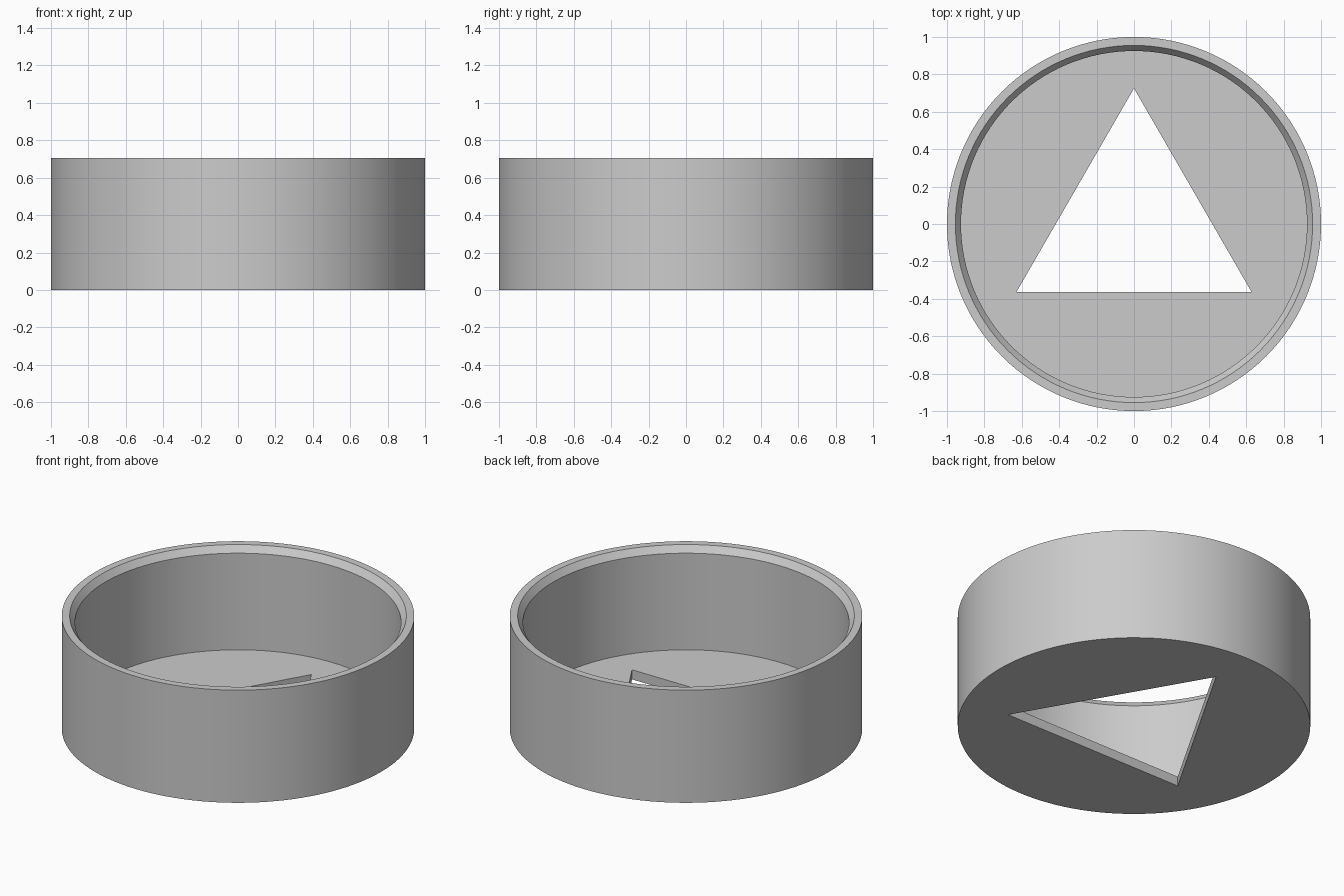
import bpy, bmesh, math

SEGMENTS = 128
HEIGHT = 0.705
FLOOR = 0.06

cube = bpy.data.objects.get("Cube")
if cube:
    bpy.data.objects.remove(cube, do_unlink=True)

grey = bpy.data.materials.new("plain grey")
grey.use_nodes = True
colour = (0.6, 0.6, 0.6, 1)
grey.diffuse_color = colour
grey.node_tree.nodes["Principled BSDF"].inputs["Base Color"].default_value = colour

bm = bmesh.new()


def ring(radius, z, sides=SEGMENTS):
    """Closed loop of vertices, starting at the back (+y)."""
    step = 2 * math.pi / sides
    return [bm.verts.new((radius * math.sin(i * step), radius * math.cos(i * step), z))
            for i in range(sides)]


def loop_edges(loop):
    """Edges around a loop, reusing any that exist."""
    pairs = zip(loop, loop[1:] + loop[:1])
    return [bm.edges.get(p) or bm.edges.new(p) for p in pairs]


def bridge(a, b):
    """Band of quads between two loops."""
    n = len(a)
    for i in range(n):
        j = (i + 1) % n
        bm.faces.new((a[i], a[j], b[j], b[i]))


# Wall profile: outside base, outside rim, inside rim, foot of bevel, inside floor
profile = [(1, 0), (1, HEIGHT), (0.955, HEIGHT), (0.925, HEIGHT - 0.04), (0.925, FLOOR)]
rings = [ring(r, z) for r, z in profile]
for lower, upper in zip(rings, rings[1:]):
    bridge(lower, upper)

# Triangular opening through the floor
hole_bottom = ring(0.725, 0, 3)
hole_top = ring(0.725, FLOOR, 3)
bridge(hole_bottom, hole_top)

# Underside and floor, each filled between its rim and the opening
for rim, hole in ((rings[0], hole_bottom), (rings[-1], hole_top)):
    bmesh.ops.triangle_fill(bm, use_beauty=True, edges=loop_edges(rim) + loop_edges(hole))

bmesh.ops.recalc_face_normals(bm, faces=bm.faces[:])
mesh = bpy.data.meshes.new("round_tray")
bm.to_mesh(mesh)
bm.free()
mesh.materials.append(grey)
tray = bpy.data.objects.new("round_tray", mesh)
bpy.context.collection.objects.link(tray)

# Smooth curved walls with crisp edges
bpy.ops.object.select_all(action="DESELECT")
tray.select_set(True)
bpy.context.view_layer.objects.active = tray
bpy.ops.object.shade_smooth_by_angle(angle=math.radians(25))
